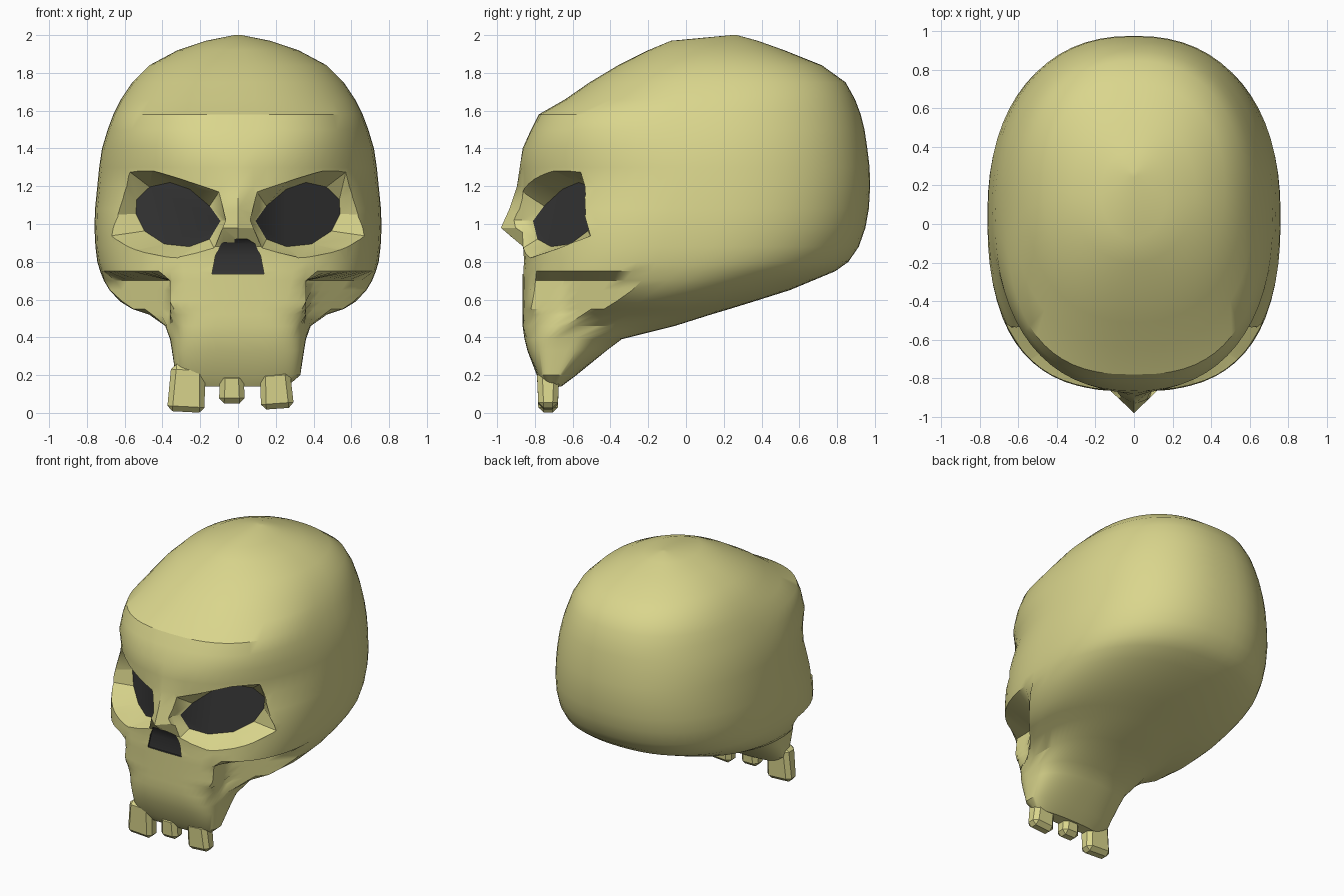
import bpy, bmesh, math
from mathutils import Matrix, Vector

if "Cube" in bpy.data.objects:
    bpy.data.objects.remove(bpy.data.objects["Cube"])


def material(name, col):
    m = bpy.data.materials.new(name)
    m.diffuse_color = (*col, 1)
    m.use_nodes = True
    m.node_tree.nodes["Principled BSDF"].inputs["Base Color"].default_value = m.diffuse_color
    return m


MATS = [material("bone", (0.70, 0.67, 0.265)), material("socket_black", (0.035, 0.035, 0.035))]


def make_object(name, bm):
    bmesh.ops.recalc_face_normals(bm, faces=bm.faces[:])
    me = bpy.data.meshes.new(name)
    bm.to_mesh(me)
    bm.free()
    ob = bpy.data.objects.new(name, me)
    for m in MATS:
        me.materials.append(m)
    bpy.context.collection.objects.link(ob)
    return ob


def activate(ob):
    bpy.ops.object.select_all(action='DESELECT')
    ob.select_set(True)
    bpy.context.view_layer.objects.active = ob


def loft(rings, cap_last=0):
    """Skin closed loops of points; the last cap takes its own material."""
    bm = bmesh.new()
    loops = [[bm.verts.new(p) for p in r] for r in rings]
    for a, b in zip(loops, loops[1:]):
        n = len(a)
        for i in range(n):
            j = (i + 1) % n
            bm.faces.new((a[i], a[j], b[j], b[i]))
    bm.faces.new(loops[0][::-1])
    bm.faces.new(loops[-1]).material_index = cap_last
    return bm


# Skull: horizontal sections (z, front y, back y, half width, front squareness)
SECTIONS = [
    (.14, -.75, -.66, .26, 3), (.20, -.79, -.58, .33, 4), (.33, -.84, -.42, .35, 4),
    (.39, -.855, -.34, .36, 4), (.46, -.865, -.06, .385, 4), (.52, -.865, .13, .47, 3.2),
    (.55, -.865, .23, .56, 3), (.59, -.865, .36, .625, 2.8), (.65, -.865, .55, .68, 2.7),
    (.70, -.865, .67, .71, 2.7), (.75, -.865, .79, .73, 2.7), (.80, -.86, .86, .745, 2.7),
    (.88, -.865, .915, .755, 2.6), (.98, -.87, .95, .76, 2.5), (1.08, -.87, .968, .757, 2.3),
    (1.20, -.87, .975, .745, 2.1), (1.30, -.875, .972, .735, 2.1), (1.40, -.865, .96, .72, 2.3),
    (1.50, -.82, .945, .69, 2.5), (1.58, -.78, .925, .66, 2.6), (1.66, -.64, .895, .62, 2.4),
    (1.75, -.51, .845, .56, 2.3), (1.84, -.36, .72, .47, 2.2), (1.92, -.2, .52, .32, 2),
    (1.97, -.08, .38, .17, 2), (2.0, .24, .27, .02, 2)]
NOSE = {.98: .11, 1.08: .065, 1.20: .025, 1.30: .005}   # ridge of the nose


def section(z, f, b, w, nf, count=64):
    c = (f + b) / 2
    pts = []
    for i in range(count):
        t = 2 * math.pi * i / count
        s, k = math.sin(t), math.cos(t)
        if abs(s) < 1e-9:
            s = 0
        e = 2 / (nf if k > 0 else 2.3)
        x = math.copysign(abs(w) * abs(s) ** e, s)
        y = c - math.copysign((b - f) / 2 * abs(k) ** e, k)
        if i == 0:
            y -= NOSE.get(z, 0)
        if .5 < z < .72:                      # hollow under the cheekbones
            lim = .36 + .9 * max(0, y + .65)
            x = max(-lim, min(lim, x))
        pts.append((x, y, z))
    return pts


skull = make_object("skull", loft([section(*s) for s in SECTIONS]))

# Eye socket cutter: outer rim and dark floor outlines (x, z)
RIM = [(.065, 1.02), (.10, 1.17), (.26, 1.225), (.457, 1.285), (.585, 1.285), (.62, 1.16),
       (.645, 1.05), (.675, .937), (.55, .86), (.325, .815), (.125, .87)]
FLOOR = [(.093, 1.016), (.15, 1.095), (.257, 1.185), (.36, 1.22), (.468, 1.196), (.537, 1.13),
         (.54, 1.053), (.495, .963), (.39, .894), (.257, .88), (.15, .92)]


def face_y(x, z):
    n = 2.5 - (z - .98) * 1.4
    return -.87 * (1 - (x / .755) ** n) ** (1 / n)


def socket_cutter(side):
    front = [(side * x, -1.2, z) for x, z in RIM]
    rim = [(side * x, face_y(x, z), z) for x, z in RIM]
    floor = [(side * x, -.83 + .75 * (x - .06) + .2 * (z - 1.04), z) for x, z in FLOOR]
    return make_object("socket_cutter", loft([front, rim, floor], 1))


# Nose opening cutter: shallow, dark, following the underside of the nose
def nose_cutter():
    outline = [(-.138, -.85, .735), (.138, -.85, .735), (.12, -.845, .83), (.09, -.865, .895),
               (.05, -.893, .92), (-.05, -.893, .92), (-.09, -.865, .895), (-.12, -.845, .83)]
    bm = loft([[(x, -1.2, z) for x, y, z in outline], outline], 1)
    for f in bm.faces:
        f.material_index = 1
    bmesh.ops.triangulate(bm, faces=[f for f in bm.faces if len(f.verts) > 4])
    return make_object("nose_cutter", bm)


for cutter in (socket_cutter(1), socket_cutter(-1), nose_cutter()):
    cutter.hide_render = True
    activate(skull)
    mod = skull.modifiers.new("cut", 'BOOLEAN')
    mod.operation = 'DIFFERENCE'
    mod.solver = 'EXACT'
    mod.object = cutter
    bpy.ops.object.modifier_apply(modifier=mod.name)
    bpy.data.objects.remove(cutter)

activate(skull)
bpy.ops.object.shade_smooth_by_angle(angle=math.radians(32))


# Teeth: chamfered blocks (left, right, bottom, top, tilt)
def tooth(name, x0, x1, z0, z1, tilt):
    bm = bmesh.new()
    bmesh.ops.create_cube(bm, size=1)
    for v in bm.verts:
        k = .85 if v.co.z > 0 else .95
        v.co = Vector((v.co.x * (x1 - x0) * k, v.co.y * .12 * (1 if v.co.z > 0 else .85),
                       v.co.z * (z1 - z0)))
    bmesh.ops.bevel(bm, geom=bm.edges[:], offset=.028, segments=1, affect='EDGES')
    bm.transform(Matrix.Translation(((x0 + x1) / 2, -.73, (z0 + z1) / 2))
                 @ Matrix.Rotation(math.radians(tilt), 4, 'Y'))
    ob = make_object(name, bm)
    activate(ob)
    bpy.ops.object.shade_smooth_by_angle(angle=math.radians(32))


tooth("left_tooth", -.375, -.165, .005, .255, 3)
tooth("middle_tooth", -.105, .04, .05, .21, 0)
tooth("right_tooth", .11, .295, .022, .225, -4)
